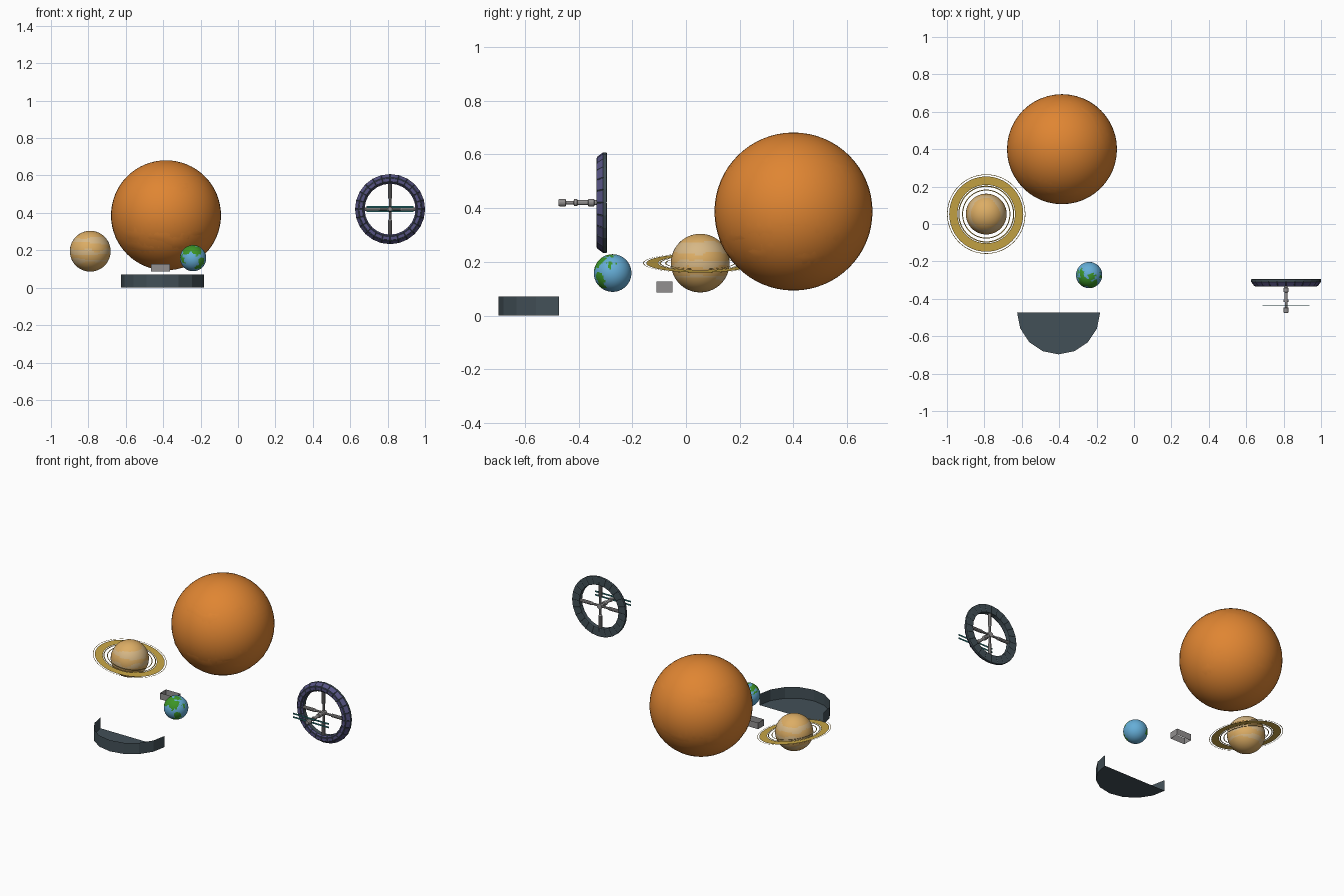
import bpy, bmesh, math
from mathutils import Vector, noise

if "Cube" in bpy.data.objects:
    bpy.data.objects.remove(bpy.data.objects["Cube"])


def mat(name, r, g, b):
    m = bpy.data.materials.new(name)
    m.diffuse_color = (r, g, b, 1)
    m.use_nodes = True
    m.node_tree.nodes["Principled BSDF"].inputs["Base Color"].default_value = m.diffuse_color
    return m


ORANGE = mat("orange", 0.74, 0.235, 0.032)
TAN = mat("tan", 0.72, 0.42, 0.13)
CREAM = mat("pale_tan", 0.68, 0.48, 0.24)
GOLD = mat("gold", 0.58, 0.38, 0.06)
BLUE = mat("ocean_blue", 0.13, 0.42, 0.68)
GREEN = mat("land_green", 0.045, 0.3, 0.02)
SLATE = mat("dark_slate", 0.055, 0.08, 0.095)
GREY = mat("grey", 0.29, 0.28, 0.28)
TEAL = mat("teal", 0.02, 0.16, 0.17)
INDIGO = mat("indigo_panel", 0.09, 0.085, 0.22)


def finish(name, bm, mats, loc=(0, 0, 0), rot=(0, 0, 0), smooth=False, normals=True):
    if normals:
        bmesh.ops.recalc_face_normals(bm, faces=bm.faces[:])
    me = bpy.data.meshes.new(name)
    bm.to_mesh(me)
    bm.free()
    for m in mats:
        me.materials.append(m)
    ob = bpy.data.objects.new(name, me)
    ob.location, ob.rotation_euler = loc, rot
    bpy.context.collection.objects.link(ob)
    for p in me.polygons:
        p.use_smooth = smooth
    return ob


def globe(name, loc, r, mats, seg, rings, paint=None, bump=None):
    """Sphere with an optional face colour rule and radius rule."""
    bm = bmesh.new()
    bmesh.ops.create_uvsphere(bm, u_segments=seg, v_segments=rings, radius=1)
    for f in bm.faces:
        if paint:
            f.material_index = paint(f.calc_center_median().normalized())
    for v in bm.verts:
        v.co *= r + (bump(v.co) if bump else 0)
    return finish(name, bm, mats, loc, smooth=True)


def lathe_y(bm, profile, n, closed):
    """Revolve (radius, y) points around the y axis."""
    rows = []
    for k in range(n):
        a = 2 * math.pi * k / n
        rows.append([bm.verts.new((r * math.cos(a), y, r * math.sin(a))) for r, y in profile])
    m = len(profile)
    for k in range(n):
        p, q = rows[k], rows[(k + 1) % n]
        for i in range(m if closed else m - 1):
            j = (i + 1) % m
            bm.faces.new((p[i], p[j], q[j], q[i]))
    if not closed:
        bm.faces.new([r[0] for r in rows])
        bm.faces.new([r[-1] for r in rows])


# Large gas planet: smooth core with a faintly rippled cloud shell poking through
BIG = (-0.385, 0.4, 0.387)
globe("gas_planet", BIG, 0.294, [ORANGE], 48, 32)


def ripple(d):
    band = math.exp(-((d.z - 0.58) / 0.12) ** 2) + math.exp(-((d.z + 0.45) / 0.2) ** 2)
    return 0.007 * band * noise.noise(Vector((d.x * 2.5, d.y * 2.5, d.z * 14)))


globe("gas_planet_clouds", BIG, 0.2936, [ORANGE], 40, 36, bump=ripple)


# Ringed planet with pale wavy bands
def bands(d):
    h = d.z + 0.16 * noise.noise(Vector((d.x * 1.6, d.y * 1.6, d.z * 4 + 3)))
    return int(0.38 < h < 0.68 or -0.12 < h < 0.08 or -0.55 < h < -0.42)


RINGED = (-0.79, 0.053, 0.195)
globe("ringed_planet", RINGED, 0.109, [TAN, CREAM], 64, 48, paint=bands)

# Flat tilted rings
bm = bmesh.new()
N = 64
for r0, r1 in ((0.126, 0.131), (0.146, 0.152), (0.156, 0.201), (0.2095, 0.2125)):
    loops = [[bm.verts.new((r * math.cos(2 * math.pi * k / N), r * math.sin(2 * math.pi * k / N), 0))
              for k in range(N)] for r in (r0, r1)]
    for k in range(N):
        j = (k + 1) % N
        bm.faces.new((loops[0][k], loops[1][k], loops[1][j], loops[0][j]))
finish("planet_rings", bm, [GOLD], RINGED, (0, math.radians(10), 0), normals=False)

# Small blue planet with green land patches
LAND = [(Vector(d).normalized(), s) for d, s in (
    ((-0.4, -0.55, 0.7), 0.5), ((0.35, -0.75, 0.6), 0.42), ((0.2, -0.1, 1), 0.3),
    ((0.65, -0.7, -0.3), 0.3), ((0.5, -0.6, -0.65), 0.28), ((-0.8, -0.5, -0.1), 0.28),
    ((0.8, -0.1, 0.5), 0.2), ((-0.6, 0.2, 0.6), 0.25), ((-0.5, 0.8, -0.2), 0.22))]


def land(d):
    wob = 0.3 * noise.noise(d * 4)
    return int(any(d.angle(c) + wob < s for c, s in LAND))


globe("blue_planet", (-0.24, -0.273, 0.158), 0.07, [BLUE, GREEN], 72, 48, paint=land)

# Half-round open tray: floor plus curved wall
bm = bmesh.new()
arc = [(0.222 * math.cos(math.pi + math.pi * k / 8), 0.224 * math.sin(math.pi + math.pi * k / 8))
       for k in range(9)]
low = [bm.verts.new((x, y, 0)) for x, y in arc]
high = [bm.verts.new((x, y, 0.07)) for x, y in arc]
bm.faces.new(low)
for k in range(8):
    bm.faces.new((low[k], low[k + 1], high[k + 1], high[k]))
finish("half_round_tray", bm, [SLATE], (-0.403, -0.473, 0))

# Small box frame, open above and below
bm = bmesh.new()
bmesh.ops.create_cube(bm, size=1)
bmesh.ops.delete(bm, geom=[f for f in bm.faces if abs(f.calc_center_median().z) > 0.4],
                 context='FACES_ONLY')
bmesh.ops.scale(bm, vec=(0.102, 0.058, 0.04), verts=bm.verts)
finish("box_frame", bm, [GREY], (-0.415, -0.08, 0.106), normals=False)

# Station wheel with inset panels
HUB = (0.813, 0, 0.42)
bm = bmesh.new()
lathe_y(bm, [(0.187, -0.296), (0.187, -0.306), (0.168, -0.331), (0.146, -0.331),
             (0.136, -0.32), (0.136, -0.296)], 24, True)
bmesh.ops.recalc_face_normals(bm, faces=bm.faces[:])
panels = [f for f in bm.faces if f.normal.y < -0.3]
backs = [f for f in bm.faces if f.normal.y > 0.9]
bmesh.ops.inset_individual(bm, faces=panels, thickness=0.003, depth=0.002)
for f in panels:
    f.material_index = 1
bmesh.ops.inset_individual(bm, faces=backs, thickness=0.005, depth=0.002)
finish("station_wheel", bm, [SLATE, INDIGO], HUB)

# Station spine along the wheel axis
bm = bmesh.new()
lathe_y(bm, [(0.011, -0.475), (0.014, -0.47), (0.014, -0.448), (0.007, -0.446), (0.007, -0.418),
             (0.013, -0.416), (0.013, -0.405), (0.009, -0.403), (0.009, -0.365), (0.014, -0.363),
             (0.014, -0.342), (0.009, -0.34), (0.009, -0.325), (0.017, -0.322), (0.017, -0.3)],
        12, False)
ob = finish("station_spine", bm, [GREY], HUB)

# Four spokes, thicker toward the rim
for k, side in enumerate(("right", "top", "left", "bottom")):
    bm = bmesh.new()
    lathe_y(bm, [(0.007, 0.012), (0.007, 0.055), (0.0105, 0.06), (0.0105, 0.14)], 10, False)
    finish("spoke_" + side, bm, [GREY], (HUB[0], -0.311, HUB[2]),
           (0, 0, 0)).rotation_euler = Vector((0, 1, 0)).rotation_difference(
        Vector((math.cos(k * math.pi / 2), 0, math.sin(k * math.pi / 2)))).to_euler()

# Two thin panel strips across the front of the spine
for s, nm in ((1, "upper"), (-1, "lower")):
    bm = bmesh.new()
    bmesh.ops.create_cube(bm, size=1)
    bmesh.ops.scale(bm, vec=(0.25, 0.001, 0.01), verts=bm.verts)
    finish("solar_strip_" + nm, bm, [TEAL], (HUB[0], -0.437, HUB[2] + s * 0.011))
